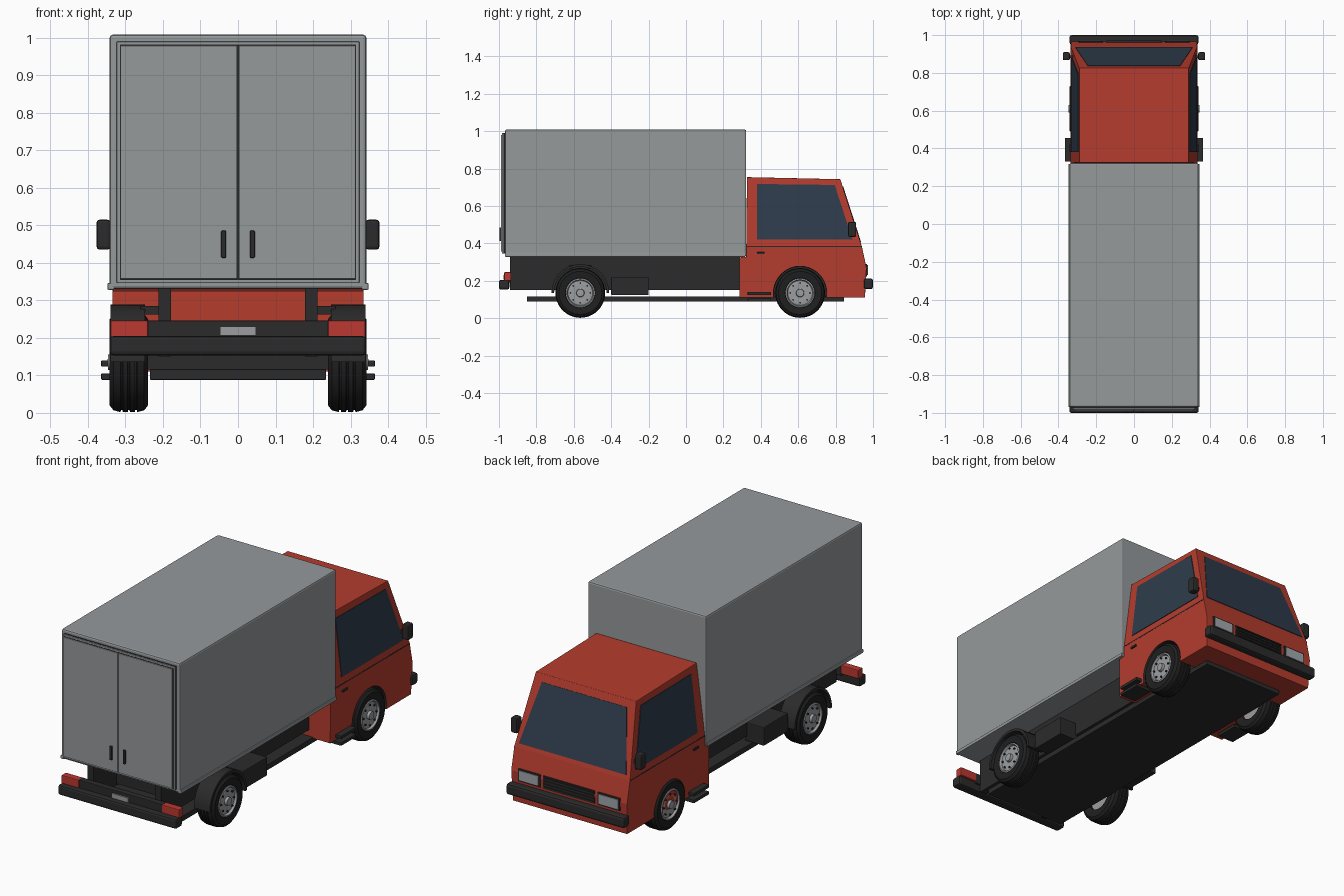
import bpy, bmesh, math
from mathutils import Matrix, Vector

if "Cube" in bpy.data.objects:
    bpy.data.objects.remove(bpy.data.objects["Cube"])


def material(name, rgb):
    m = bpy.data.materials.new(name)
    m.use_nodes = True
    m.diffuse_color = (*rgb, 1)
    m.node_tree.nodes["Principled BSDF"].inputs["Base Color"].default_value = (*rgb, 1)
    return m


RED = material("cab red", (0.46, 0.045, 0.027))
GREY = material("box grey", (0.30, 0.32, 0.33))
DARK = material("dark trim", (0.024, 0.024, 0.025))
TYRE = material("tyre black", (0.014, 0.014, 0.014))
GLASS = material("window glass", (0.027, 0.045, 0.07))
METAL = material("wheel metal", (0.33, 0.34, 0.35))
LAMP = material("lamp glass", (0.36, 0.39, 0.41))
TAIL = material("tail lamp red", (0.5, 0.04, 0.03))


def finish(name, bm, mat, bevel=0.0, smooth=False):
    bmesh.ops.recalc_face_normals(bm, faces=bm.faces)
    me = bpy.data.meshes.new(name)
    bm.to_mesh(me)
    bm.free()
    me.materials.append(mat)
    ob = bpy.data.objects.new(name, me)
    bpy.context.collection.objects.link(ob)
    bpy.ops.object.select_all(action="DESELECT")
    ob.select_set(True)
    bpy.context.view_layer.objects.active = ob
    if smooth:
        bpy.ops.object.shade_smooth_by_angle(angle=math.radians(35))
    if bevel:
        mod = ob.modifiers.new("bevel", "BEVEL")
        mod.width, mod.segments, mod.limit_method = bevel, 2, "ANGLE"
    return ob


def box(name, x, y, z, mat, bevel=0.0):
    """Box from (low, high) ranges."""
    bm = bmesh.new()
    bmesh.ops.create_cube(bm, size=1)
    for v in bm.verts:
        v.co = [lo + (hi - lo) * (c + 0.5) for c, (lo, hi) in zip(v.co, (x, y, z))]
    return finish(name, bm, mat, bevel)


def pair(name, x, y, z, mat, bevel=0.0):
    box("left_" + name, x, y, z, mat, bevel)
    box("right_" + name, (-x[1], -x[0]), y, z, mat, bevel)


def plate(name, pts, mat, thick=0.006):
    """Thin plate raised along its outward normal (points counter-clockwise)."""
    bm = bmesh.new()
    pts = [Vector(p) for p in pts]
    n = (pts[1] - pts[0]).cross(pts[2] - pts[0]).normalized()
    base = bm.faces.new([bm.verts.new(p - n * 0.003) for p in pts])
    out = bmesh.ops.extrude_face_region(bm, geom=[base])["geom"]
    bmesh.ops.translate(bm, vec=n * thick,
                        verts=[g for g in out if isinstance(g, bmesh.types.BMVert)])
    return finish(name, bm, mat)


def lathe(name, profile, centre, side, mat, steps=40):
    """Spin (radius, x) profile about the x axis."""
    bm = bmesh.new()
    vs = [bm.verts.new((x, 0, r)) for r, x in profile]
    es = [bm.edges.new(e) for e in zip(vs, vs[1:])]
    bmesh.ops.spin(bm, geom=vs + es, axis=(1, 0, 0), cent=(0, 0, 0),
                   angle=math.tau, steps=steps)
    bmesh.ops.remove_doubles(bm, verts=bm.verts, dist=0.0002)
    for v in bm.verts:
        v.co = (v.co.x * side, v.co.y + centre[0], v.co.z + centre[1])
    return finish(name, bm, mat, smooth=True)


# Cab shell: side profile (y, z, half width) skinned across
ROOF, BELT = 0.75, 0.385
profile = [(0.285, 0.11, 0.333), (0.285, 0.325, 0.335), (0.322, 0.328, 0.335),
           (0.322, BELT, 0.335), (0.326, ROOF + 0.004, 0.29), (0.825, 0.743, 0.29),
           (0.94, BELT, 0.335), (0.965, 0.27, 0.335), (0.957, 0.11, 0.33)]
bm = bmesh.new()
rows = [[bm.verts.new((s * w, y, z)) for y, z, w in profile] for s in (1, -1)]
L, R = rows
for i in range(len(profile)):
    j = (i + 1) % len(profile)
    bm.faces.new((L[i], L[j], R[j], R[i]))
for row in rows:
    bm.faces.new(row[3:7])
    bm.faces.new(row[:4] + row[6:])
cab = finish("cab", bm, RED)

FRONT, REAR = (0.61, 0.135), (-0.565, 0.135)

# Front wheel arches are cut out and lined with dark trim
cab.data.materials.append(DARK)
for s in (1, -1):
    cutter = lathe("arch_cutter", [(0, 0.2), (0.142, 0.2), (0.142, 0.4), (0, 0.4)],
                   FRONT, s, DARK)
    cutter.hide_render = True
    mod = cab.modifiers.new("arch", "BOOLEAN")
    mod.operation, mod.object, mod.solver = "DIFFERENCE", cutter, "EXACT"
    mod.material_mode = "TRANSFER"
    bpy.context.view_layer.objects.active = cab
    bpy.ops.object.modifier_apply(modifier=mod.name)
    bpy.data.objects.remove(cutter)
mod = cab.modifiers.new("bevel", "BEVEL")
mod.width, mod.segments, mod.limit_method = 0.008, 2, "ANGLE"


# Windows lie on the sloped cab faces
def side_x(z):
    return 0.335 - 0.045 * max(0, z - BELT) / (ROOF - BELT)


def screen(x, z):
    return (x, 0.94 - 0.115 * (z - BELT) / (0.743 - BELT), z)


for s, side in ((1, "left"), (-1, "right")):
    pts = [(0.38, 0.42), (0.89, 0.42), (0.795, 0.712), (0.38, 0.717)]
    plate(side + "_window", [(s * side_x(z), y, z) for y, z in pts][::s], GLASS)
    seam = [(0.325, 0.381), (0.94, 0.381), (0.94, 0.386), (0.325, 0.386)]
    plate(side + "_belt_seam", [(s * side_x(z), y, z) for y, z in seam][::s], DARK, 0.004)
plate("windscreen", [screen(x, z) for x, z in
                     ((0.31, 0.405), (-0.31, 0.405), (-0.245, 0.705), (0.245, 0.705))], GLASS)

# Cab details
pair("door_handle", (0.33, 0.342), (0.38, 0.42), (0.342, 0.353), DARK, 0.002)
pair("mirror", (0.34, 0.377), (0.867, 0.91), (0.435, 0.515), DARK, 0.008)
pair("mirror_arm", (0.315, 0.35), (0.88, 0.893), (0.455, 0.475), DARK)
for i, z in enumerate((0.088, 0.123)):
    pair(f"step_{i + 1}", (0.27, 0.365), (0.33, 0.455), (z, z + 0.017), DARK, 0.003)
pair("headlight_bezel", (0.165, 0.295), (0.94, 0.968), (0.224, 0.29), DARK, 0.003)
pair("headlight", (0.175, 0.287), (0.95, 0.972), (0.232, 0.283), LAMP, 0.003)
box("grille", (-0.148, 0.148), (0.94, 0.967), (0.224, 0.29), DARK)
for i in range(4):
    z = 0.232 + i * 0.015
    box(f"grille_slat_{i + 1}", (-0.142, 0.142), (0.96, 0.972), (z, z + 0.006), DARK)
box("front_bumper", (-0.342, 0.342), (0.95, 1.0), (0.155, 0.212), DARK, 0.012)

# Cargo box, sill rail and rear doors
box("cargo_box", (-0.342, 0.342), (-0.968, 0.322), (0.33, 1.008), GREY, 0.008)
pair("box_sill", (0.33, 0.348), (-0.968, 0.318), (0.328, 0.346), GREY, 0.003)
box("door_gasket", (-0.322, 0.322), (-0.978, -0.96), (0.346, 0.99), DARK)
box("door_frame", (-0.324, 0.324), (-0.984, -0.976), (0.346, 0.99), GREY, 0.003)
box("door_seal", (-0.315, 0.315), (-0.985, -0.98), (0.354, 0.982), DARK)
pair("rear_door", (0.002, 0.312), (-0.99, -0.98), (0.357, 0.979), GREY, 0.002)
pair("rear_door_handle", (0.032, 0.045), (-0.998, -0.985), (0.413, 0.486), DARK, 0.003)

# Chassis
pair("chassis_rail", (0.178, 0.212), (-0.94, 0.29), (0.15, 0.332), DARK)
for i, y in enumerate((-0.75, -0.35, 0.1)):
    box(f"cross_member_{i + 1}", (-0.18, 0.18), (y, y + 0.04), (0.16, 0.22), DARK)
box("under_tray", (-0.235, 0.235), (-0.85, 0.845), (0.088, 0.117), DARK, 0.003)
pair("tool_box", (0.2, 0.31), (-0.4, -0.2), (0.123, 0.22), DARK, 0.004)
for i, c in enumerate((FRONT, REAR)):
    box(f"axle_{i + 1}", (-0.27, 0.27), (c[0] - 0.02, c[0] + 0.02), (0.115, 0.155), DARK)

# Rear bumper, lamps and blank plate
box("rear_bumper", (-0.342, 0.342), (-1.0, -0.945), (0.153, 0.205), DARK, 0.01)
box("rear_cross_bar", (-0.242, 0.242), (-0.968, -0.935), (0.19, 0.246), DARK, 0.003)
pair("tail_lamp", (0.24, 0.34), (-0.972, -0.935), (0.2, 0.246), TAIL, 0.004)
box("blank_plate", (-0.048, 0.048), (-0.975, -0.966), (0.206, 0.23), METAL)

# Rear fenders: half rings over the wheels
for s, side in ((1, "left"), (-1, "right")):
    bm = bmesh.new()
    ring = [bm.verts.new((s * x, r, 0)) for x, r in
            ((0.248, 0.14), (0.34, 0.14), (0.34, 0.154), (0.248, 0.154))]
    face = bm.faces.new(ring)
    bmesh.ops.spin(bm, geom=[face], axis=(1, 0, 0), cent=(0, 0, 0),
                   angle=math.pi, steps=20)
    bmesh.ops.translate(bm, verts=bm.verts, vec=(0, REAR[0], REAR[1]))
    finish(side + "_rear_fender", bm, DARK, smooth=True)
    pair_x = sorted((s * 0.2, s * 0.26))
    box(side + "_fender_bracket", pair_x, (REAR[0] - 0.06, REAR[0] + 0.06),
        (0.262, 0.285), DARK)

# Wheels: grooved tyre, dished rim, hub cap and nuts
tyre = [(0.075, 0.245), (0.115, 0.24), (0.128, 0.25)]
for x in (0.272, 0.291, 0.310):
    tyre += [(0.133, x - 0.003), (0.127, x - 0.002), (0.127, x + 0.002), (0.133, x + 0.003)]
tyre += [(0.128, 0.332), (0.115, 0.342), (0.08, 0.338), (0.075, 0.32)]
rim = [(0, 0.26), (0.076, 0.26), (0.078, 0.338), (0.071, 0.341), (0.066, 0.33),
       (0.045, 0.334), (0.03, 0.33), (0.022, 0.332), (0.02, 0.346), (0, 0.348)]
for end, c in (("front", FRONT), ("rear", REAR)):
    for s, side in ((1, "left"), (-1, "right")):
        name = f"{side}_{end}_"
        lathe(name + "tyre", tyre, c, s, TYRE)
        lathe(name + "rim", rim, c, s, METAL)
        bm = bmesh.new()
        for k in range(8):
            a = math.tau * k / 8
            spot = Vector((s * 0.335, c[0] + 0.053 * math.cos(a), c[1] + 0.053 * math.sin(a)))
            bmesh.ops.create_cone(bm, cap_ends=True, segments=8, radius1=0.005, radius2=0.005,
                                  depth=0.008, matrix=Matrix.Translation(spot)
                                  @ Matrix.Rotation(math.pi / 2, 4, "Y"))
        finish(name + "wheel_nuts", bm, DARK)
